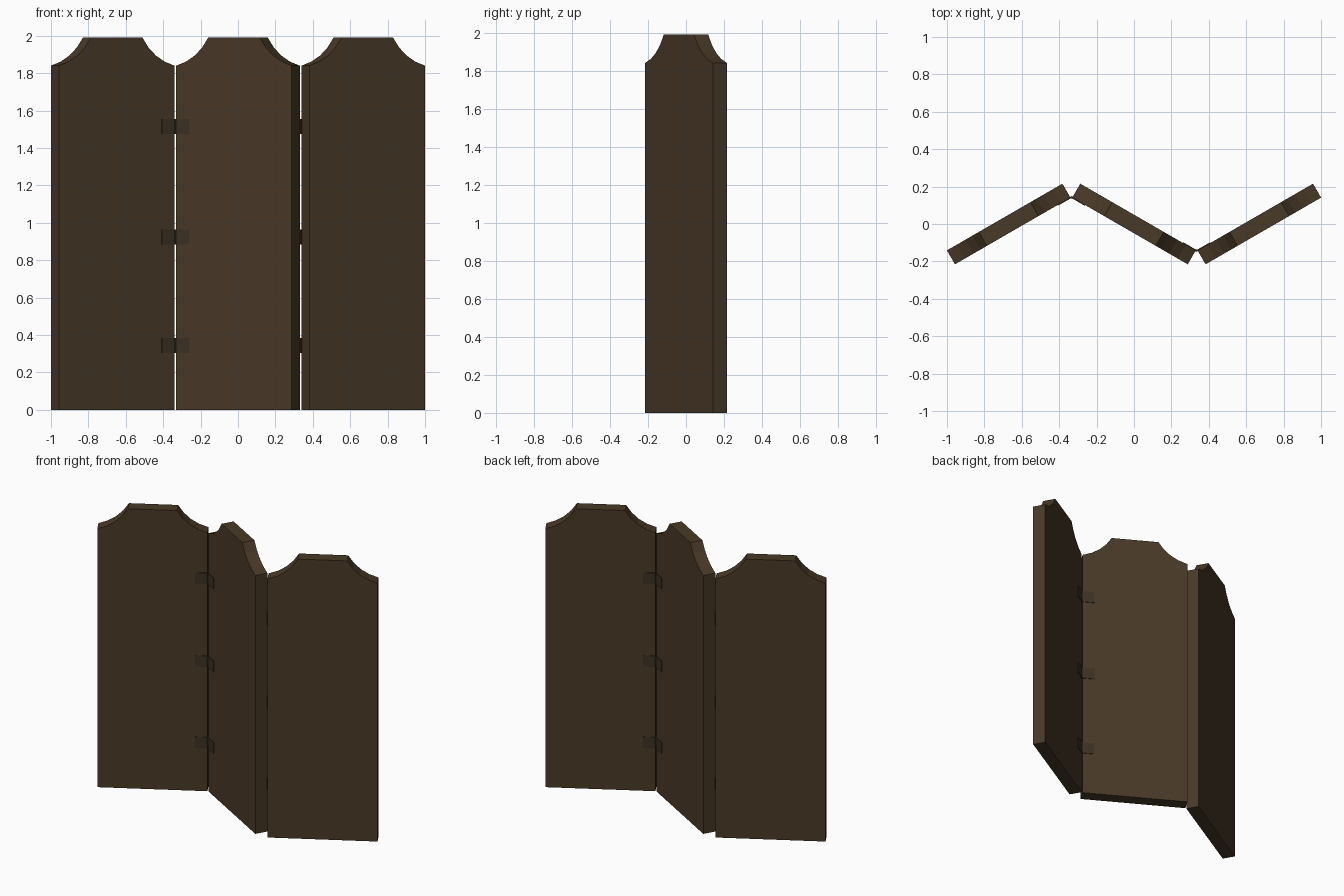
import bpy, bmesh, math
from mathutils import Matrix

if "Cube" in bpy.data.objects:
    bpy.data.objects.remove(bpy.data.objects["Cube"])

W, T = 0.713, 0.086            # panel width and thickness
H, SHOULDER, FLAT = 1.99, 1.84, 0.159
ANG = math.radians(30)
OFF = 0.67                     # outer panel centre


def material(name, rgb):
    m = bpy.data.materials.new(name)
    m.diffuse_color = (*rgb, 1)
    m.use_nodes = True
    m.node_tree.nodes["Principled BSDF"].inputs["Base Color"].default_value = m.diffuse_color
    return m


WOOD = material("dark_brown_wood", (0.066, 0.041, 0.020))
METAL = material("dark_hinge_metal", (0.045, 0.030, 0.017))


def finish(bm, name, mat, matrix):
    bm.transform(matrix)
    bmesh.ops.recalc_face_normals(bm, faces=bm.faces)
    me = bpy.data.meshes.new(name)
    bm.to_mesh(me)
    bm.free()
    me.materials.append(mat)
    ob = bpy.data.objects.new(name, me)
    bpy.context.collection.objects.link(ob)
    return ob


def placed(x, a):
    return Matrix.Translation((x, 0, 0)) @ Matrix.Rotation(a, 4, 'Z')


def scoop(n=4):
    """Concave shoulder curve from the side edge up to the flat top."""
    x0, z0, x2, z2 = W / 2, SHOULDER, FLAT, H
    cx = (x0 + x2) / 2 - 0.604 * 0.052
    cz = (z0 + z2) / 2 - 0.797 * 0.052
    pts = []
    for i in range(n + 1):
        t = i / n
        a, b, c = (1 - t) ** 2, 2 * t * (1 - t), t * t
        pts.append((a * x0 + b * cx + c * x2, a * z0 + b * cz + c * z2))
    return pts


# Panels: extruded outline with scooped shoulders
def panel(name, x, a):
    right = [(W / 2, 0)] + scoop()
    outline = right + [(-px, pz) for px, pz in reversed(right)]
    bm = bmesh.new()
    f = bm.faces.new([bm.verts.new((px, -T / 2, pz)) for px, pz in outline])
    r = bmesh.ops.extrude_face_region(bm, geom=[f])
    vs = [v for v in r["geom"] if isinstance(v, bmesh.types.BMVert)]
    bmesh.ops.translate(bm, verts=vs, vec=(0, T, 0))
    finish(bm, name, WOOD, placed(x, a))


panel("left_panel", -OFF, ANG)
panel("middle_panel", 0, -ANG)
panel("right_panel", OFF, ANG)


# Hinges: two thin leaves inside each valley and a pin in the gap
def leaf(name, side, z, matrix):
    bm = bmesh.new()
    bmesh.ops.create_cube(bm, size=1, matrix=Matrix.Translation(
        (side * (W / 2 - 0.04), T / 2 + 0.001, z)) @ Matrix.Diagonal((0.08, 0.006, 0.08, 1)))
    finish(bm, name, METAL, matrix)


for turn in (0, math.pi):
    R = Matrix.Rotation(turn, 4, 'Z')
    for z in (0.345, 0.925, 1.515):
        leaf("hinge_leaf_middle", 1, z, R @ placed(0, -ANG))
        leaf("hinge_leaf_outer", -1, z, R @ placed(OFF, ANG))
        bm = bmesh.new()
        bmesh.ops.create_cone(bm, cap_ends=True, segments=8, radius1=0.007, radius2=0.007,
                              depth=0.08, matrix=Matrix.Translation((0.335, -0.142, z)))
        finish(bm, "hinge_pin", METAL, R)
